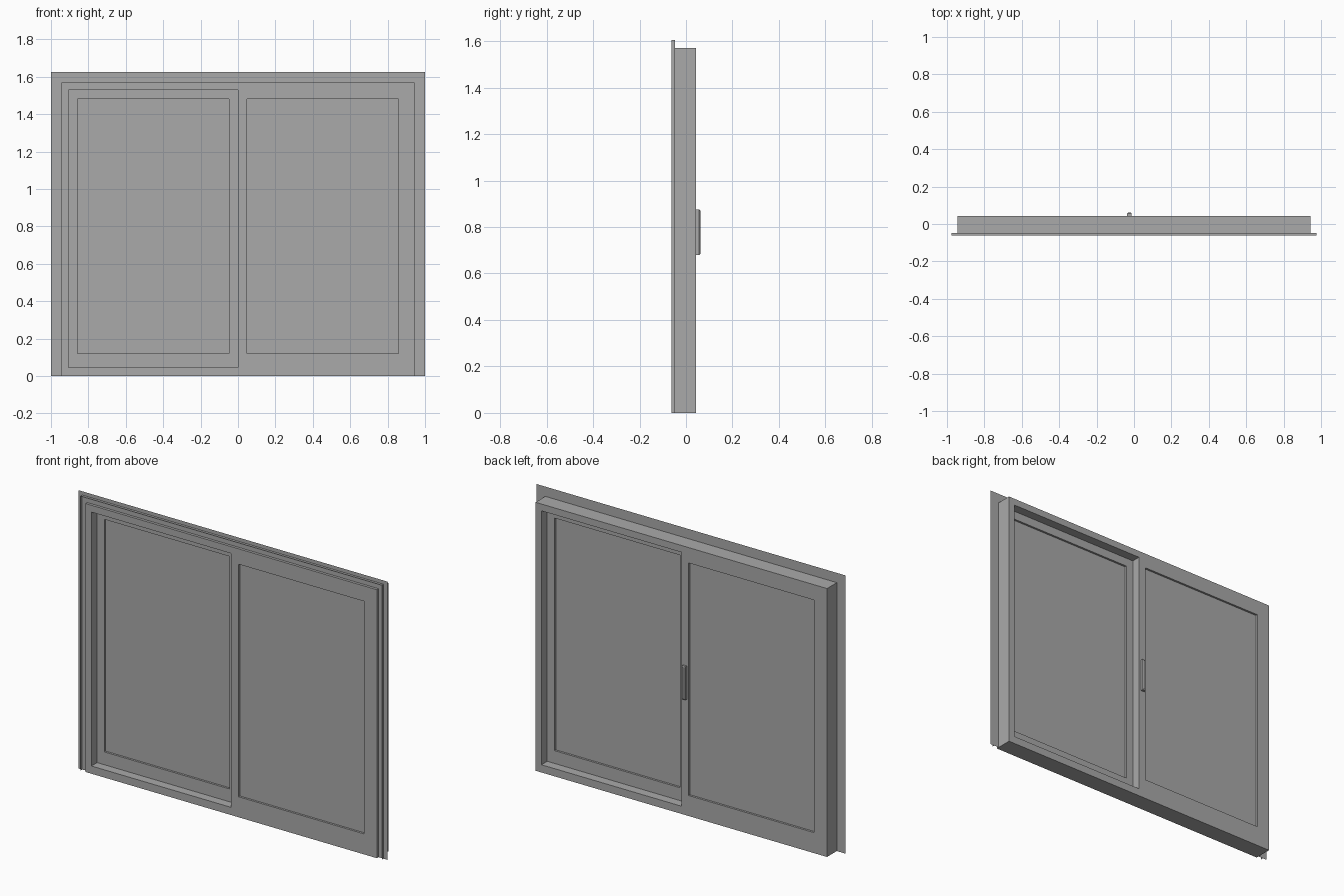
import bpy, bmesh

cube = bpy.data.objects.get("Cube")
if cube:
    bpy.data.objects.remove(cube, do_unlink=True)

grey = bpy.data.materials.new("window_grey")
grey.use_nodes = True
colour = (0.4, 0.4, 0.4, 1)
grey.diffuse_color = colour
grey.node_tree.nodes["Principled BSDF"].inputs["Base Color"].default_value = colour

FRONT, BACK, MID, FIN = -0.0625, 0.0435, -0.01, -0.047
HALF, TOP = 0.943, 1.57          # frame outer size
INNER, SILL, HEAD = 0.905, 0.045, 1.53


def finish(name, bm):
    bmesh.ops.recalc_face_normals(bm, faces=bm.faces)
    mesh = bpy.data.meshes.new(name)
    bm.to_mesh(mesh)
    bm.free()
    mesh.materials.append(grey)
    obj = bpy.data.objects.new(name, mesh)
    bpy.context.collection.objects.link(obj)
    return obj


def box(name, x0, x1, y0, y1, z0, z1):
    bm = bmesh.new()
    bmesh.ops.create_cube(bm, size=1)
    for v in bm.verts:
        v.co = (x1 if v.co.x > 0 else x0, y1 if v.co.y > 0 else y0, z1 if v.co.z > 0 else z0)
    return finish(name, bm)


def ring(name, outer, inner, y0, y1):
    """Rectangular mitred frame; outer and inner are (x0, x1, z0, z1)."""
    bm = bmesh.new()
    loops = []
    for (x0, x1, z0, z1), y in ((outer, y0), (outer, y1), (inner, y1), (inner, y0)):
        loops.append([bm.verts.new((x, y, z)) for x, z in ((x0, z0), (x1, z0), (x1, z1), (x0, z1))])
    for k in range(4):
        a, b = loops[k], loops[(k + 1) % 4]
        for i in range(4):
            j = (i + 1) % 4
            bm.faces.new((a[i], a[j], b[j], b[i]))
    return finish(name, bm)


def arch(name, a, b):
    """Sheet strip up one side, over the top and down the other; a and b are (half width, y, top)."""
    bm = bmesh.new()
    rows = [[bm.verts.new(p) for p in ((-w, y, 0), (-w, y, t), (w, y, t), (w, y, 0))] for w, y, t in (a, b)]
    for i in range(3):
        bm.faces.new((rows[0][i], rows[0][i + 1], rows[1][i + 1], rows[1][i]))
    return finish(name, bm)


# Main frame
ring("outer_frame", (-HALF, HALF, 0, TOP), (-INNER, INNER, SILL, HEAD), FRONT, BACK)

# Sliding sash at the back, fixed sash at the front, each with a pane
for name, x0, x1, y0, y1 in (("sliding", -INNER, 0, MID, BACK), ("fixed", 0, INNER, FRONT, MID)):
    hole = (x0 + 0.047, x1 - 0.047, 0.12, 1.48)
    ring(name + "_sash", (x0, x1, SILL, HEAD), hole, y0, y1)
    box(name + "_pane", hole[0], hole[1], y0 + 0.012, y1 - 0.012, hole[2], hole[3])

# Nailing fin and the trim channel lip standing on it
arch("nailing_fin", (HALF, FIN, TOP), (1.0, FIN, 1.627))
arch("trim_lip", (0.975, FIN, 1.605), (0.975, FRONT, 1.605))

# Pull handle with chamfered outer edges
handle = box("handle", -0.037, -0.013, BACK, 0.0625, 0.68, 0.875)
bm = bmesh.new()
bm.from_mesh(handle.data)
edges = [e for e in bm.edges if all(v.co.y > 0.06 for v in e.verts)]
bmesh.ops.bevel(bm, geom=edges, offset=0.006, segments=1, affect='EDGES')
bm.to_mesh(handle.data)
bm.free()
